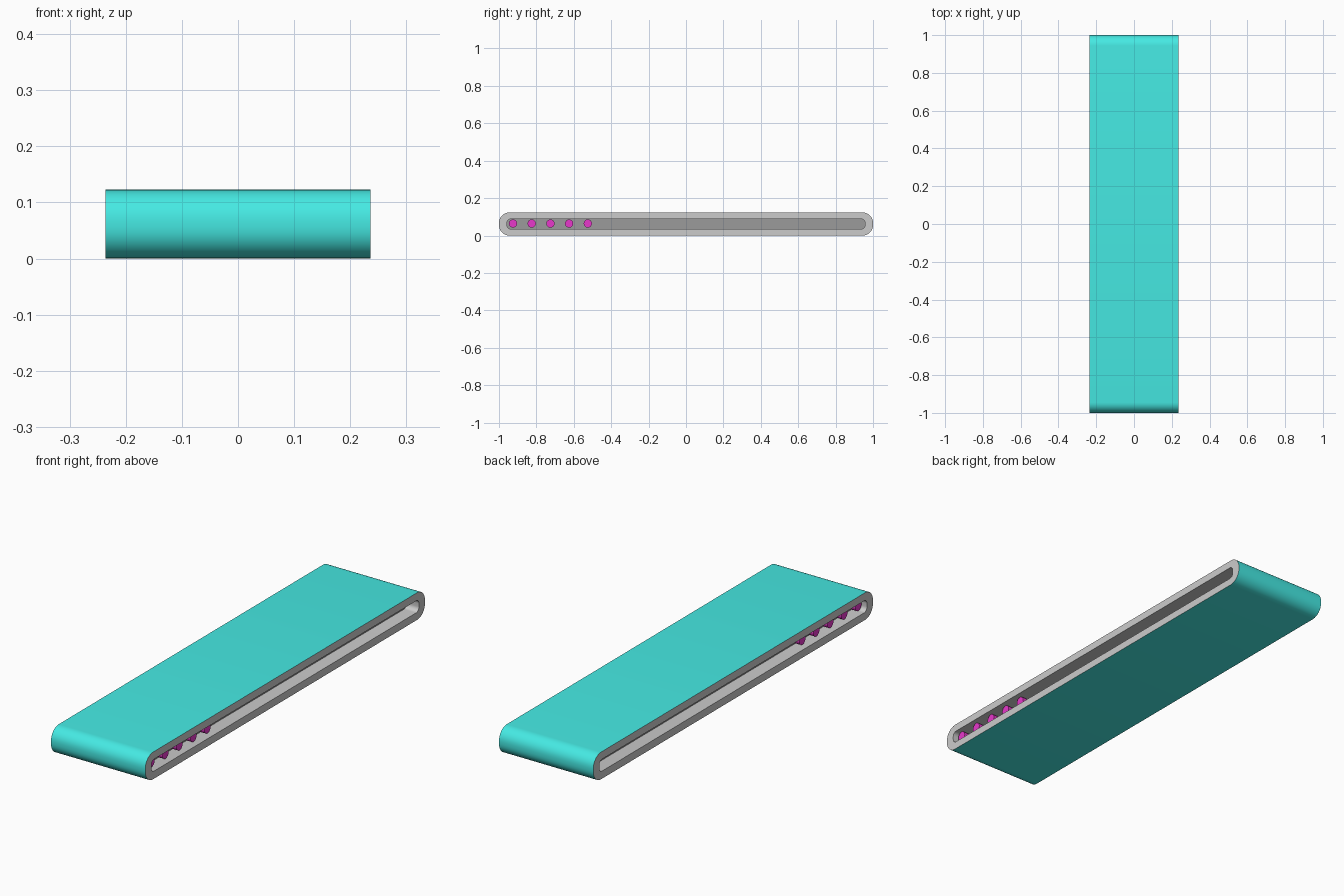
import bpy, bmesh
from math import sin, cos, pi

if "Cube" in bpy.data.objects:
    bpy.data.objects.remove(bpy.data.objects["Cube"])

HALF_W, MID_Z = 0.236, 0.0615


def material(name, rgb):
    m = bpy.data.materials.new(name)
    m.diffuse_color = (*rgb, 1)
    m.use_nodes = True
    m.node_tree.nodes["Principled BSDF"].inputs["Base Color"].default_value = m.diffuse_color
    return m


teal = material("belt_teal", (0.06, 0.82, 0.77))
grey = material("frame_grey", (0.7, 0.7, 0.7))
dark = material("core_dark", (0.33, 0.33, 0.33))
magenta = material("roller_magenta", (0.8, 0.04, 0.6))


def rounded_loop(half_y, half_z, r, steps=8):
    """Rounded rectangle in the YZ plane."""
    pts = []
    for k, (sy, sz) in enumerate([(1, 1), (-1, 1), (-1, -1), (1, -1)]):
        for i in range(steps + 1):
            a = (k + i / steps) * pi / 2
            pts.append((sy * (half_y - r) + r * cos(a),
                        MID_Z + sz * (half_z - r) + r * sin(a)))
    return pts


def finish(bm, name, mats, smooth=True):
    bmesh.ops.recalc_face_normals(bm, faces=bm.faces)
    me = bpy.data.meshes.new(name)
    bm.to_mesh(me)
    bm.free()
    for m in mats:
        me.materials.append(m)
    ob = bpy.data.objects.new(name, me)
    bpy.context.collection.objects.link(ob)
    if smooth:
        bpy.ops.object.select_all(action='DESELECT')
        ob.select_set(True)
        bpy.context.view_layer.objects.active = ob
        bpy.ops.object.shade_smooth_by_angle(angle=pi / 6)
    return ob


# Belt loop: teal outside, grey rims and inner wall
bm = bmesh.new()
outer = rounded_loop(1.0, MID_Z, 0.056)
inner = rounded_loop(0.957, 0.027, 0.02)
rings = [[bm.verts.new((x, y, z)) for y, z in loop]
         for x, loop in [(-HALF_W, outer), (HALF_W, outer),
                         (HALF_W, inner), (-HALF_W, inner)]]
n = len(outer)
for s in range(4):
    a, b = rings[s], rings[(s + 1) % 4]
    for i in range(n):
        j = (i + 1) % n
        f = bm.faces.new((a[i], a[j], b[j], b[i]))
        f.material_index = 0 if s == 0 else 1
finish(bm, "belt_loop", [teal, grey])

# Dark core set back inside the slot
bm = bmesh.new()
caps = [[bm.verts.new((x, y, z)) for y, z in inner] for x in (-0.175, 0.175)]
for c in caps:
    bm.faces.new(c)
finish(bm, "slot_core", [dark], smooth=False)

# Row of rollers at the front end
for k in range(5):
    bm = bmesh.new()
    y0 = -0.925 + 0.1 * k
    ends = [[bm.verts.new((x, y0 + 0.022 * cos(2 * pi * i / 16),
                           0.064 + 0.022 * sin(2 * pi * i / 16)))
             for i in range(16)] for x in (-0.215, 0.215)]
    for e in ends:
        bm.faces.new(e)
    for i in range(16):
        j = (i + 1) % 16
        bm.faces.new((ends[0][i], ends[0][j], ends[1][j], ends[1][i]))
    finish(bm, f"roller_{k + 1}", [magenta])
